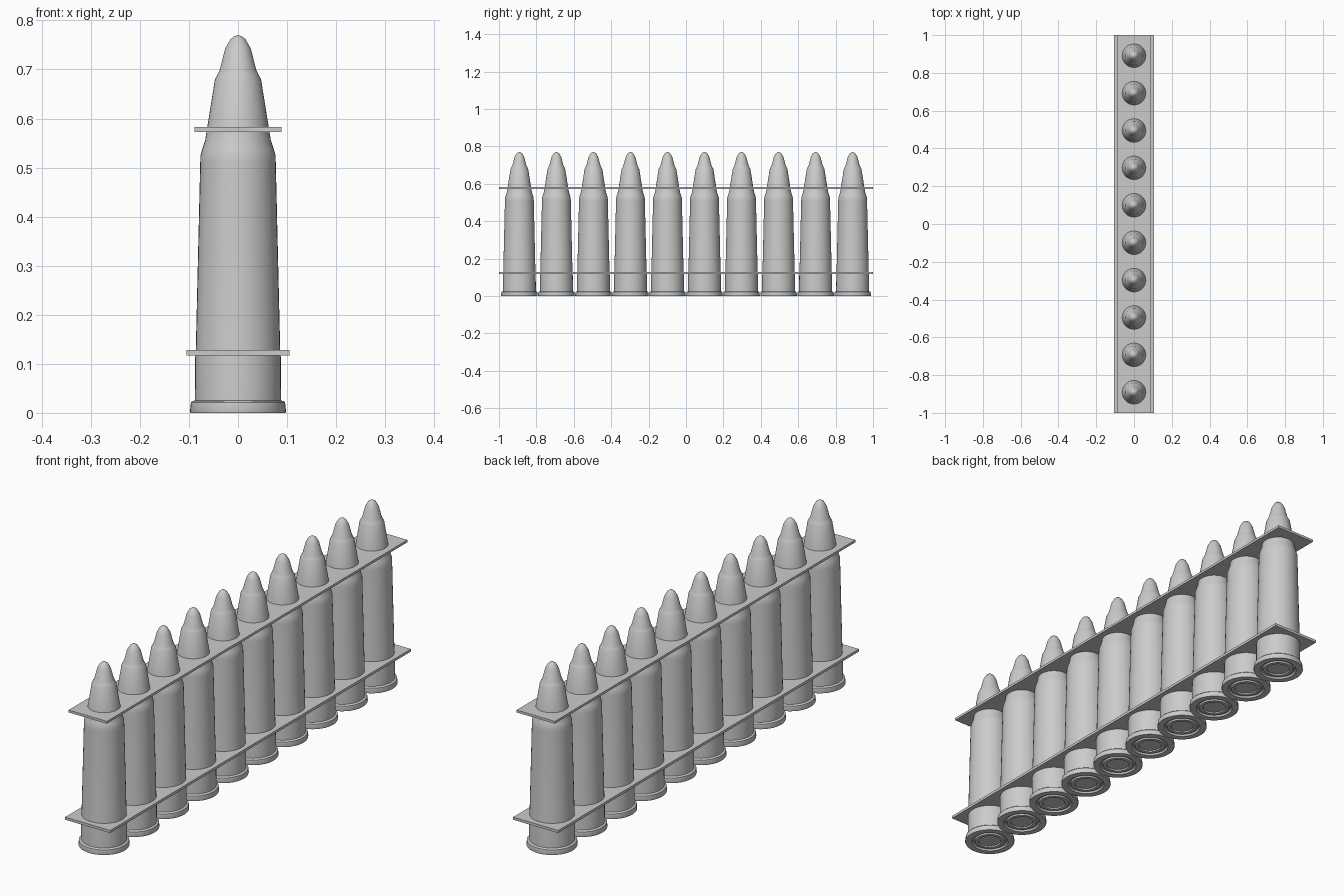
import bpy, bmesh, math

if "Cube" in bpy.data.objects:
    bpy.data.objects.remove(bpy.data.objects["Cube"])

grey = bpy.data.materials.new("plain grey")
grey.diffuse_color = (0.6, 0.6, 0.6, 1)
grey.use_nodes = True
grey.node_tree.nodes["Principled BSDF"].inputs["Base Color"].default_value = grey.diffuse_color

SIDES = 40
COUNT = 10
SPACING = 0.198

# Cartridge profile (radius, height): base recess, rim, case, shoulder, tip
PROFILE = [(0, 0.006), (0.043, 0.006), (0.045, 0.001), (0.058, 0.001),
           (0.061, 0.007), (0.068, 0.007), (0.072, 0), (0.097, 0),
           (0.098, 0.003), (0.096, 0.021), (0.093, 0.024), (0.088, 0.025),
           (0.0875, 0.11), (0.086, 0.13), (0.077, 0.51), (0.0765, 0.525),
           (0.073, 0.537), (0.067, 0.555), (0.063, 0.58), (0.047, 0.68),
           (0.042, 0.689), (0.037, 0.70), (0.026, 0.743), (0.015, 0.762),
           (0.007, 0.768), (0, 0.77)]


def lathe(name, profile):
    bm = bmesh.new()
    verts = [bm.verts.new((r, 0, z)) for r, z in profile]
    edges = [bm.edges.new(pair) for pair in zip(verts, verts[1:])]
    bmesh.ops.spin(bm, geom=verts + edges, cent=(0, 0, 0), axis=(0, 0, 1),
                   angle=math.tau, steps=SIDES, use_duplicate=False)
    bmesh.ops.remove_doubles(bm, verts=bm.verts[:], dist=0.0001)
    bmesh.ops.recalc_face_normals(bm, faces=bm.faces[:])
    for face in bm.faces:
        face.smooth = True
    mesh = bpy.data.meshes.new(name)
    bm.to_mesh(mesh)
    bm.free()
    mesh.set_sharp_from_angle(angle=math.radians(35))
    mesh.materials.append(grey)
    return mesh


def plate(name, width, z, thickness):
    bpy.ops.mesh.primitive_cube_add(size=1, location=(0, 0, z))
    obj = bpy.context.object
    obj.name = name
    obj.scale = (width, 2, thickness)
    obj.data.materials.append(grey)


# Row of cartridges sharing one mesh
cartridge = lathe("cartridge", PROFILE)
for i in range(COUNT):
    obj = bpy.data.objects.new(f"cartridge_{i + 1}", cartridge)
    obj.location.y = (i - (COUNT - 1) / 2) * SPACING
    bpy.context.collection.objects.link(obj)

# Two thin strips holding the row together
plate("upper_strip", 0.178, 0.578, 0.01)
plate("lower_strip", 0.21, 0.1225, 0.011)
